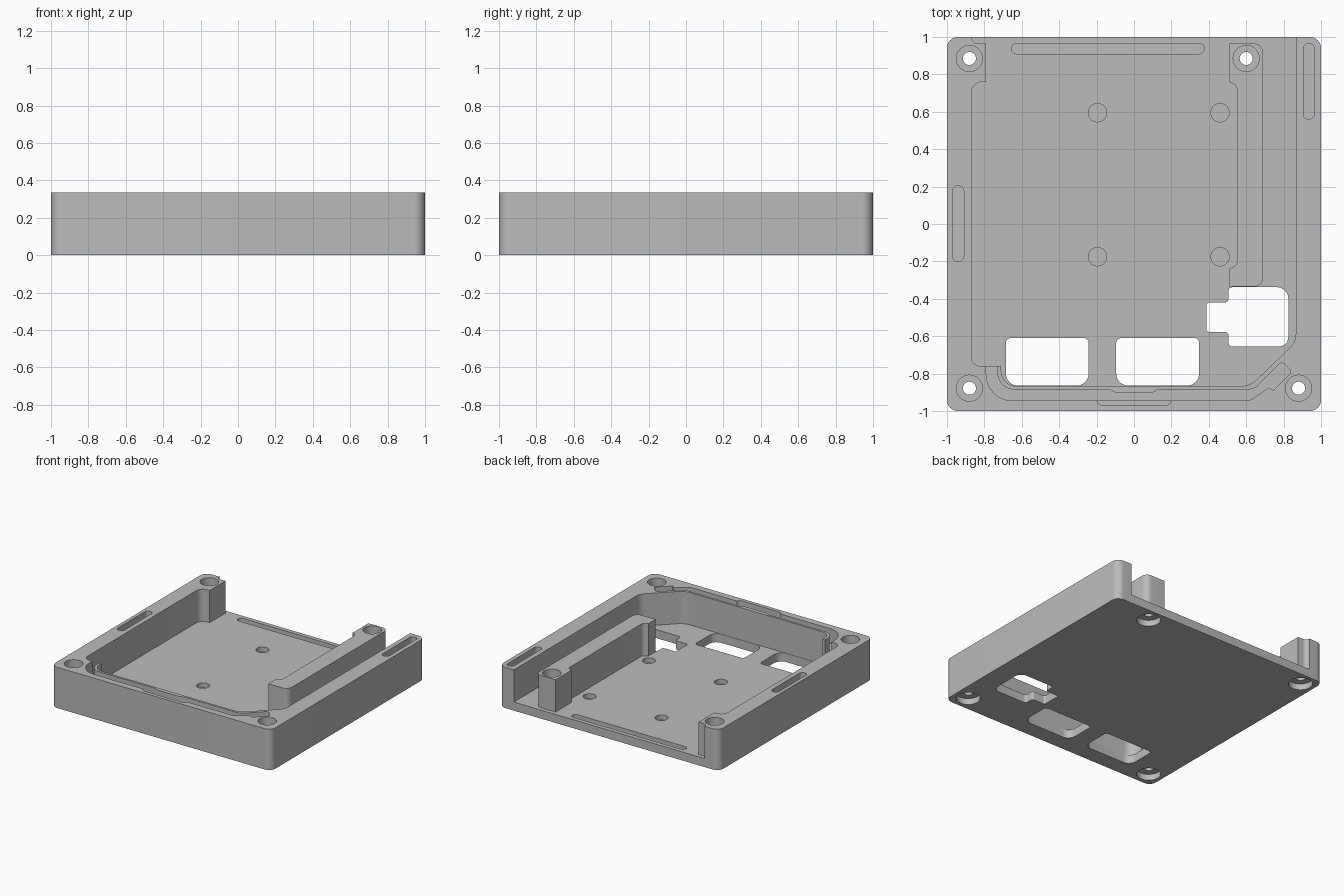
import bpy
import bmesh
from math import tan, pi
from mathutils import Vector

if "Cube" in bpy.data.objects:
    bpy.data.objects.remove(bpy.data.objects["Cube"], do_unlink=True)

HEIGHT, FLOOR, OVER = 0.335, 0.07, 0.5

grey = bpy.data.materials.new("plain grey")
grey.use_nodes = True
colour = (0.5, 0.5, 0.5, 1)
grey.diffuse_color = colour
grey.node_tree.nodes["Principled BSDF"].inputs["Base Color"].default_value = colour


def fillet(points, steps=8):
    """Round each (x, y, radius) corner of a closed outline."""
    out = []
    n = len(points)
    for i, (x, y, *rest) in enumerate(points):
        p = Vector((x, y))
        radius = rest[0] if rest else 0
        if not radius:
            out.append(p)
            continue
        a = (Vector(points[i - 1][:2]) - p).normalized()
        b = (Vector(points[(i + 1) % n][:2]) - p).normalized()
        half = a.angle(b) / 2
        start, end = p + a * (radius / tan(half)), p + b * (radius / tan(half))
        centre = p + (a + b).normalized() * (radius / abs(Vector((a.x - b.x, a.y - b.y)).length / 2))
        u, v = start - centre, end - centre
        sweep = u.angle(v)
        side = 1 if u.x * v.y - u.y * v.x > 0 else -1
        for k in range(steps + 1):
            turned = u.to_3d()
            turned.rotate(Vector((0, 0, 1)).to_track_quat('Z', 'Y').to_euler())
            c = Vector((u.x, u.y))
            from_angle = side * sweep * k / steps
            from mathutils import Matrix
            out.append(centre + Matrix.Rotation(from_angle, 2) @ c)
    return out


def prism(name, points, low, high):
    """Extrude a rounded outline between two heights."""
    bm = bmesh.new()
    base = bm.faces.new([bm.verts.new((p.x, p.y, low)) for p in fillet(points)])
    top = bmesh.ops.extrude_face_region(bm, geom=[base])["geom"]
    verts = [v for v in top if isinstance(v, bmesh.types.BMVert)]
    bmesh.ops.translate(bm, verts=verts, vec=(0, 0, high - low))
    bmesh.ops.recalc_face_normals(bm, faces=bm.faces)
    mesh = bpy.data.meshes.new(name)
    bm.to_mesh(mesh)
    bm.free()
    mesh.materials.append(grey)
    obj = bpy.data.objects.new(name, mesh)
    bpy.context.collection.objects.link(obj)
    return obj


def box(x0, x1, y0, y1, front_r, back_r=None):
    back_r = front_r if back_r is None else back_r
    return [(x0, y0, front_r), (x1, y0, front_r), (x1, y1, back_r), (x0, y1, back_r)]


def disc(x, y, r):
    return box(x - r, x + r, y - r, y + r, r * 0.999)


def slot(x0, x1, y0, y1):
    return box(x0, x1, y0, y1, min(x1 - x0, y1 - y0) * 0.499)


def combine(tool, operation='DIFFERENCE'):
    mod = case.modifiers.new("shape", 'BOOLEAN')
    mod.operation, mod.object, mod.solver = operation, tool, 'EXACT'
    bpy.context.view_layer.objects.active = case
    bpy.ops.object.modifier_apply(modifier=mod.name)
    bpy.data.objects.remove(tool, do_unlink=True)


def cut(points, low, high=OVER):
    combine(prism("cutter", points, low, high))


# Tray body
case = prism("case_tray", box(-1, 1, -1, 1, 0.06), 0, HEIGHT)

# Main cavity, open at the back
cut([(-0.87, 1.1), (-0.87, 0.965, 0.034), (-0.79, 0.965), (-0.79, 0.76),
     (-0.87, 0.76, 0.06), (-0.87, -0.76, 0.05), (-0.71, -0.76),
     (-0.71, -0.867, 0.08), (0.62, -0.867, 0.12), (0.865, -0.63, 0.1),
     (0.865, 1.1)], FLOOR)

# Upright rail with the inner screw post
rail = prism("rail", [(0.51, 0.965), (0.51, 0.76), (0.55, 0.74, 0.03), (0.55, -0.22, 0.03),
                      (0.51, -0.24), (0.51, -0.335), (0.69, -0.335, 0.05),
                      (0.69, 0.965, 0.05)], FLOOR / 2, HEIGHT)
combine(rail, 'UNION')

# Cable groove along the front wall
cut([(-0.79, -0.74), (-0.79, -0.945, 0.14), (0.62, -0.945, 0.08), (0.72, -0.875),
     (0.745, -0.89), (0.845, -0.79, 0.02), (0.79, -0.735, 0.02), (0.64, -0.885, 0.08),
     (0.13, -0.885), (0.1, -0.9), (-0.1, -0.9), (-0.13, -0.885),
     (-0.73, -0.885, 0.09), (-0.73, -0.74)], HEIGHT - 0.12)

# Shallow slots in the wall tops and the back of the floor
for area in ((-0.2, 0.2, -0.97, -0.9), (-0.97, -0.91, -0.2, 0.205), (0.905, 0.965, 0.56, 0.965)):
    cut(slot(*area), HEIGHT - 0.05)
cut(slot(-0.655, 0.375, 0.91, 0.965), FLOOR - 0.04, FLOOR + 0.05)

# Blind floor holes
for x in (-0.195, 0.46):
    for y in (-0.175, 0.595):
        cut(disc(x, y, 0.049), FLOOR - 0.04, FLOOR + 0.05)

# Port openings through the floor
for x in (-0.685, -0.095):
    cut(box(x, x + 0.443, -0.864, -0.61, 0.065, 0.025), -OVER, FLOOR + 0.05)
cut([(0.505, -0.655, 0.02), (0.825, -0.655, 0.05), (0.825, -0.338, 0.06), (0.505, -0.338, 0.02),
     (0.505, -0.42, 0.02), (0.387, -0.42, 0.015), (0.387, -0.577, 0.015), (0.505, -0.577, 0.02)],
    -OVER, FLOOR + 0.05)

# Screw holes with a wide bore above and below
for x, y in ((-0.88, 0.885), (0.6, 0.885), (-0.88, -0.878), (0.88, -0.878)):
    cut(disc(x, y, 0.07), 0.12)
    cut(disc(x, y, 0.09), -OVER, 0.05)
    cut(disc(x, y, 0.035), -OVER)

bpy.ops.object.select_all(action='DESELECT')
case.select_set(True)
bpy.context.view_layer.objects.active = case
bpy.ops.object.shade_smooth_by_angle(angle=pi / 6)
